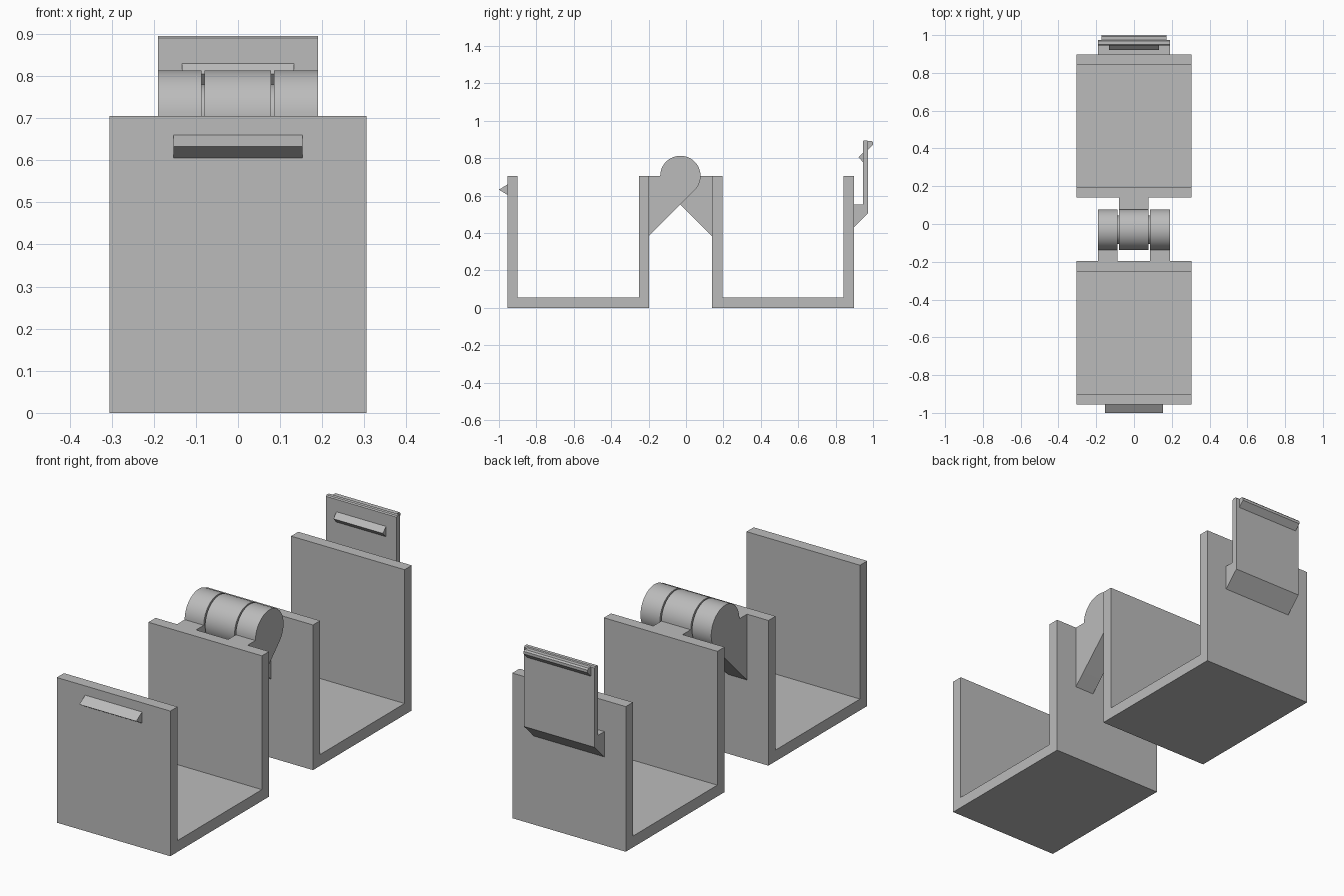
import bpy, bmesh, math

cube = bpy.data.objects.get("Cube")
if cube:
    bpy.data.objects.remove(cube, do_unlink=True)

GREY = (0.5, 0.5, 0.5, 1)
mat = bpy.data.materials.new("plain grey")
mat.use_nodes = True
mat.diffuse_color = GREY
mat.node_tree.nodes["Principled BSDF"].inputs["Base Color"].default_value = GREY


def extrude(name, profile, x0, x1, smooth=False):
    """Extrude a (y, z) profile along x."""
    bm = bmesh.new()
    face = bm.faces.new([bm.verts.new((x0, y, z)) for y, z in profile])
    out = bmesh.ops.extrude_face_region(bm, geom=[face])["geom"]
    moved = [v for v in out if isinstance(v, bmesh.types.BMVert)]
    bmesh.ops.translate(bm, verts=moved, vec=(x1 - x0, 0, 0))
    bmesh.ops.recalc_face_normals(bm, faces=bm.faces)
    mesh = bpy.data.meshes.new(name)
    bm.to_mesh(mesh)
    bm.free()
    mesh.materials.append(mat)
    obj = bpy.data.objects.new(name, mesh)
    bpy.context.collection.objects.link(obj)
    if smooth:
        bpy.ops.object.select_all(action='DESELECT')
        obj.select_set(True)
        bpy.context.view_layer.objects.active = obj
        bpy.ops.object.shade_smooth_by_angle(angle=math.radians(30))
    return obj


# Two open trays, U-shaped in section
HEIGHT, WALL, HALF = 0.705, 0.055, 0.305


def tray(name, y0, y1):
    a, b = y0 + WALL, y1 - WALL
    extrude(name, [(y0, 0), (y1, 0), (y1, HEIGHT), (b, HEIGHT),
                   (b, WALL), (a, WALL), (a, HEIGHT), (y0, HEIGHT)], -HALF, HALF)


FRONT_WALL, BACK_WALL = -0.197, 0.14
tray("front_tray", -0.955, FRONT_WALL)
tray("back_tray", BACK_WALL, 0.898)

# Hinge knuckles: round barrel with a 45 degree web down to the tray wall
AXIS_Y, RADIUS = -0.03, 0.108


def arc(radius, start, end, n, side=1):
    pts = []
    for i in range(n + 1):
        t = math.radians(start + (end - start) * i / n)
        pts.append((AXIS_Y + side * radius * math.cos(t), HEIGHT + radius * math.sin(t)))
    return pts


def knuckle(name, wall, side, x0, x1):
    barrel = arc(RADIUS, -45, 180, 40, side)
    ty, tz = barrel[0]
    foot = (wall, tz - abs(ty - wall))
    extrude(name, [(wall, HEIGHT), foot] + barrel, x0, x1, True)


knuckle("hinge_knuckle_right", FRONT_WALL, 1, -0.19, -0.087)
knuckle("hinge_knuckle_left", FRONT_WALL, 1, 0.085, 0.19)
knuckle("hinge_knuckle_middle", BACK_WALL, -1, -0.08, 0.078)
extrude("hinge_pin", arc(0.075, 0, 352.5, 47), -0.1, 0.1, True)

# Snap ridge on the front wall
extrude("front_catch", [(-0.955, 0.605), (-0.955, 0.66), (-1.0, 0.632)], -0.153, 0.153)

# Latch on the back wall: bracket, flexible plate, inner ridge, finger lip
extrude("latch_bracket", [(0.898, 0.43), (0.973, 0.505), (0.973, 0.553), (0.898, 0.553)], -0.19, 0.19)
extrude("latch_plate", [(0.946, 0.505), (0.973, 0.505), (0.973, 0.89), (0.968, 0.895),
                        (0.951, 0.895), (0.946, 0.89)], -0.19, 0.19)
extrude("latch_ridge", [(0.946, 0.78), (0.946, 0.83), (0.922, 0.805)], -0.133, 0.133)
extrude("latch_lip", [(0.973, 0.845), (1.0, 0.872), (1.0, 0.885), (0.993, 0.892), (0.973, 0.892)],
        -0.172, 0.172)
